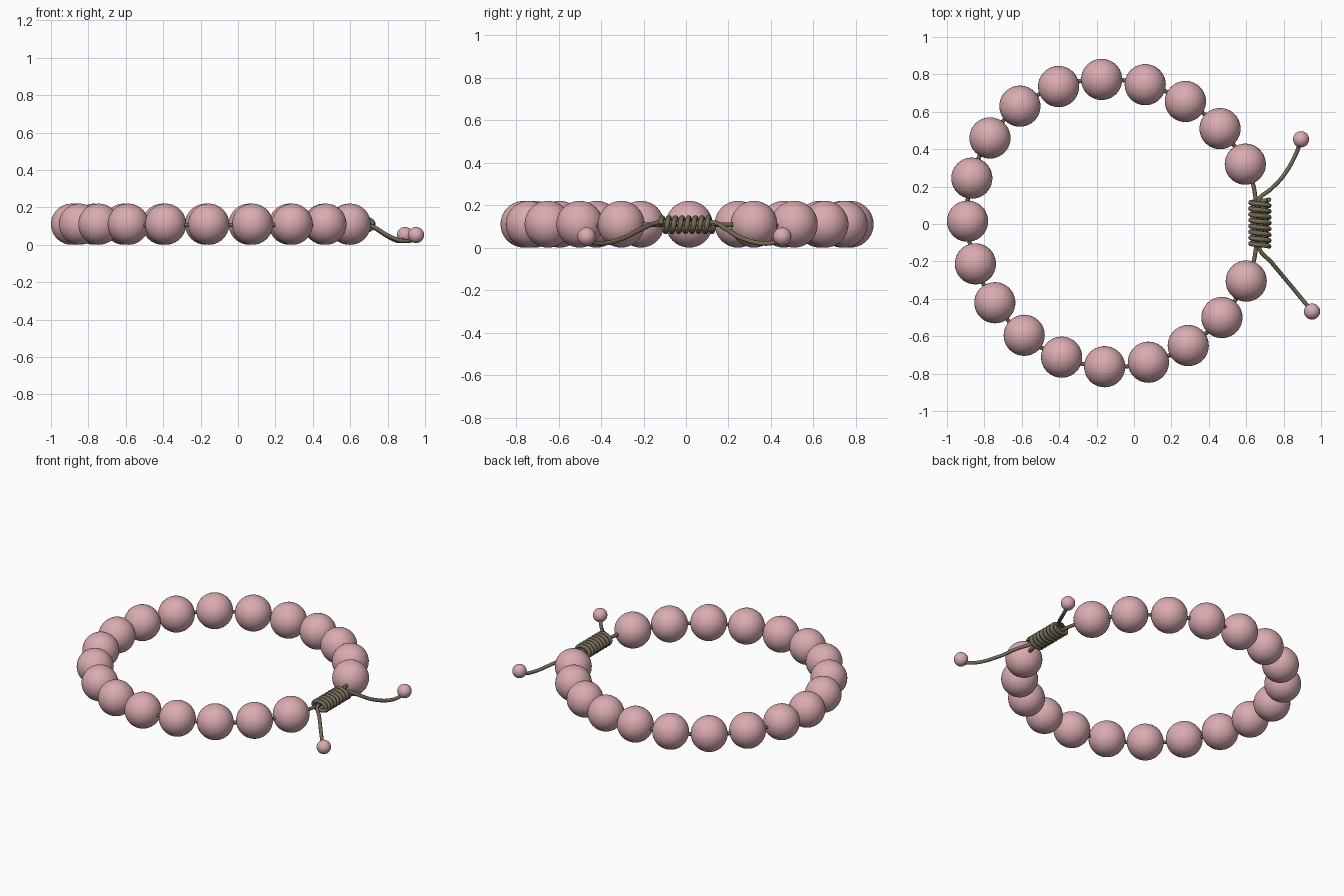
import bpy, math

if "Cube" in bpy.data.objects:
    bpy.data.objects.remove(bpy.data.objects["Cube"])

def material(name, rgb):
    m = bpy.data.materials.new(name)
    m.diffuse_color = (*rgb, 1)
    m.use_nodes = True
    m.node_tree.nodes["Principled BSDF"].inputs["Base Color"].default_value = m.diffuse_color
    return m

PINK = material("dusty_pink", (0.70, 0.41, 0.44))
OLIVE = material("olive_brown", (0.17, 0.14, 0.09))
R, Z = 0.11, 0.11          # bead radius and centre height

def bead(name, loc, radius):
    bpy.ops.mesh.primitive_uv_sphere_add(segments=40, ring_count=20, radius=radius, location=loc)
    ob = bpy.context.object
    ob.name = name
    ob.data.materials.append(PINK)
    bpy.ops.object.shade_smooth()

def cord(name, points, radius, res):
    """Round smooth cord through the given points."""
    cu = bpy.data.curves.new(name, 'CURVE')
    cu.dimensions = '3D'
    cu.bevel_depth = radius
    cu.bevel_resolution = 3
    cu.resolution_u = res
    cu.use_fill_caps = True
    sp = cu.splines.new('BEZIER')
    sp.bezier_points.add(len(points) - 1)
    for bp, p in zip(sp.bezier_points, points):
        bp.co = p
        bp.handle_left_type = bp.handle_right_type = 'AUTO'
    ob = bpy.data.objects.new(name, cu)
    bpy.context.collection.objects.link(ob)
    cu.materials.append(OLIVE)
    bpy.ops.object.select_all(action='DESELECT')
    ob.select_set(True)
    bpy.context.view_layer.objects.active = ob
    bpy.ops.object.convert(target='MESH')
    bpy.ops.object.shade_smooth_by_angle(angle=math.radians(60))

# Large beads around the loop, slightly uneven
ring = [(.595, .32), (.46, .51), (.275, .655), (.06, .745), (-.173, .773),
        (-.403, .735), (-.61, .63), (-.77, .46), (-.867, .245), (-.89, .015),
        (-.848, -.213), (-.744, -.421), (-.587, -.595), (-.387, -.712),
        (-.157, -.763), (.077, -.739), (.29, -.65), (.47, -.50), (.60, -.305)]
for i, (x, y) in enumerate(ring):
    bead(f"bead_{i + 1}", (x, y, Z), R)

# Small end beads on the tails
bead("end_bead_back", (.893, .453, .052), .043)
bead("end_bead_front", (.952, -.468, .052), .043)

# Cord: back tail, knot, bead loop, knot again, front tail
back_tail = [(.893, .453, .035), (.868, .38, .019), (.80, .26, .045), (.73, .185, .09),
             (.668, .13, .118), (.665, 0, .112), (.652, -.13, .108), (.637, -.21, .108)]
loop = [(x, y, Z - .005) for x, y in reversed(ring)]
front_tail = [(.637, .21, .108), (.652, .13, .108), (.685, 0, .112), (.668, -.125, .118),
              (.735, -.205, .09), (.81, -.295, .045), (.905, -.41, .019), (.952, -.468, .035)]
cord("string", back_tail + loop + front_tail, .011, 8)

# Wrapped sliding knot: flattened coil
turns, steps = 8, 12
coil = []
for i in range(turns * steps + 1):
    a = 2 * math.pi * i / steps
    coil.append((.673 + .05 * math.cos(a), -.12 + .25 * i / (turns * steps),
                 .108 + .032 * math.sin(a)))
cord("wrapped_knot", coil, .0125, 3)
